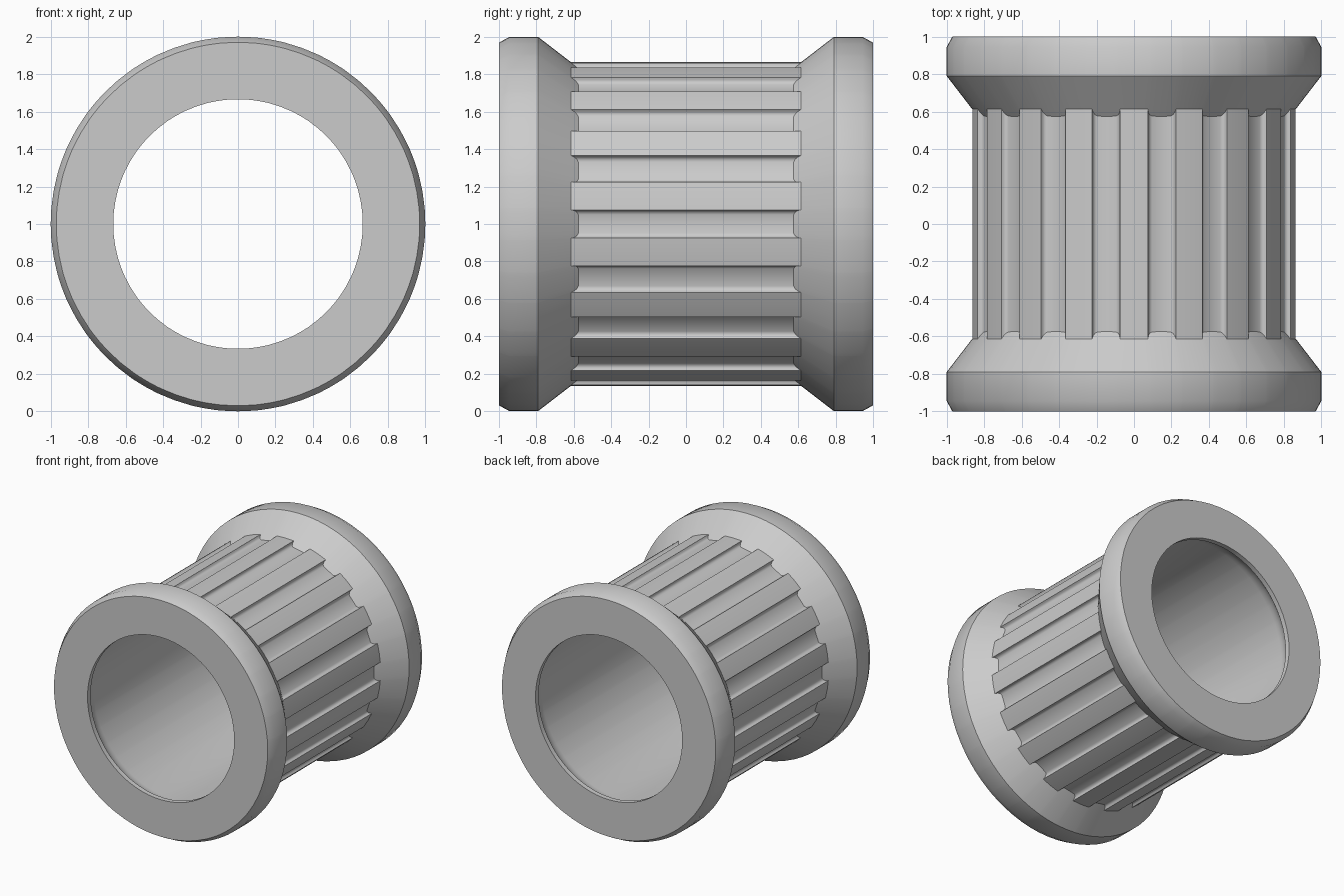
import bpy, bmesh, math

# Remove the default cube
cube = bpy.data.objects.get("Cube")
if cube:
    bpy.data.objects.remove(cube, do_unlink=True)

TEETH = 18
PITCH = 360 / TEETH
TOP_R, FLOOR_R = 0.865, 0.834      # tooth top and groove floor
FLANGE_Y, SLOPE = 0.79, 0.77       # inner edge of flange rim, slope of its cone
LIP_Y, LIP_R = 0.96, 0.666         # lip at each mouth of the bore
BORE_R, FILLET = 0.735, 0.16       # wider bore behind the lip, radius of its fillet

# One tooth and groove: (degrees from tooth centre, radius), filleted at the floor
half = [(0, TOP_R), (5, TOP_R), (5.15, 0.851), (5.7, 0.841), (6.6, 0.835), (10, FLOOR_R)]
tooth = half + [(PITCH - a, r) for a, r in half[-2:0:-1]]
section = [(math.radians(i * PITCH + a), r) for i in range(TEETH) for a, r in tooth]

# Half of the lathe profile, from the hub outwards and into the bore: (y, radius)
flange = [(FLANGE_Y, 1.0), (0.945, 1.0), (1.0, 0.97), (1.0, LIP_R), (LIP_Y, LIP_R)]
sweep = math.acos(1 - (BORE_R - LIP_R) / FILLET)
STEPS = 6
for i in range(1, STEPS + 1):
    a = sweep * (1 - i / STEPS)
    flange.append((LIP_Y - FILLET * (math.sin(sweep) - math.sin(a)),
                   BORE_R - FILLET * (1 - math.cos(a))))

bm = bmesh.new()


def ring(point):
    """Ring of vertices; point(r) gives (y, radius) for the local tooth radius."""
    verts = []
    for a, r in section:
        y, rad = point(r)
        verts.append(bm.verts.new((rad * math.sin(a), y, 1 + rad * math.cos(a))))
    return verts


def side(sign):
    """Rings of one end, starting where the teeth run into the flange cone."""
    rings = [ring(lambda r: (sign * (FLANGE_Y - (1 - r) / SLOPE), r))]
    rings += [ring(lambda r, y=y, rad=rad: (sign * y, rad)) for y, rad in flange]
    return rings


# Closed loop of rings: front end, bore, back end, toothed hub
loop = side(-1) + side(1)[::-1]
count = len(section)
for k, a in enumerate(loop):
    b = loop[(k + 1) % len(loop)]
    for i in range(count):
        j = (i + 1) % count
        bm.faces.new((a[i], a[j], b[j], b[i]))
bmesh.ops.recalc_face_normals(bm, faces=bm.faces)

mesh = bpy.data.meshes.new("toothed_spool")
bm.to_mesh(mesh)
bm.free()
spool = bpy.data.objects.new("toothed_spool", mesh)
bpy.context.collection.objects.link(spool)

# Plain grey
grey = bpy.data.materials.new("grey")
grey.use_nodes = True
colour = (0.6, 0.6, 0.6, 1)
grey.diffuse_color = colour
grey.node_tree.nodes["Principled BSDF"].inputs["Base Color"].default_value = colour
mesh.materials.append(grey)

# Smooth curves, sharp rims and tooth edges
bpy.ops.object.select_all(action="DESELECT")
spool.select_set(True)
bpy.context.view_layer.objects.active = spool
bpy.ops.object.shade_smooth_by_angle(angle=math.radians(33))
